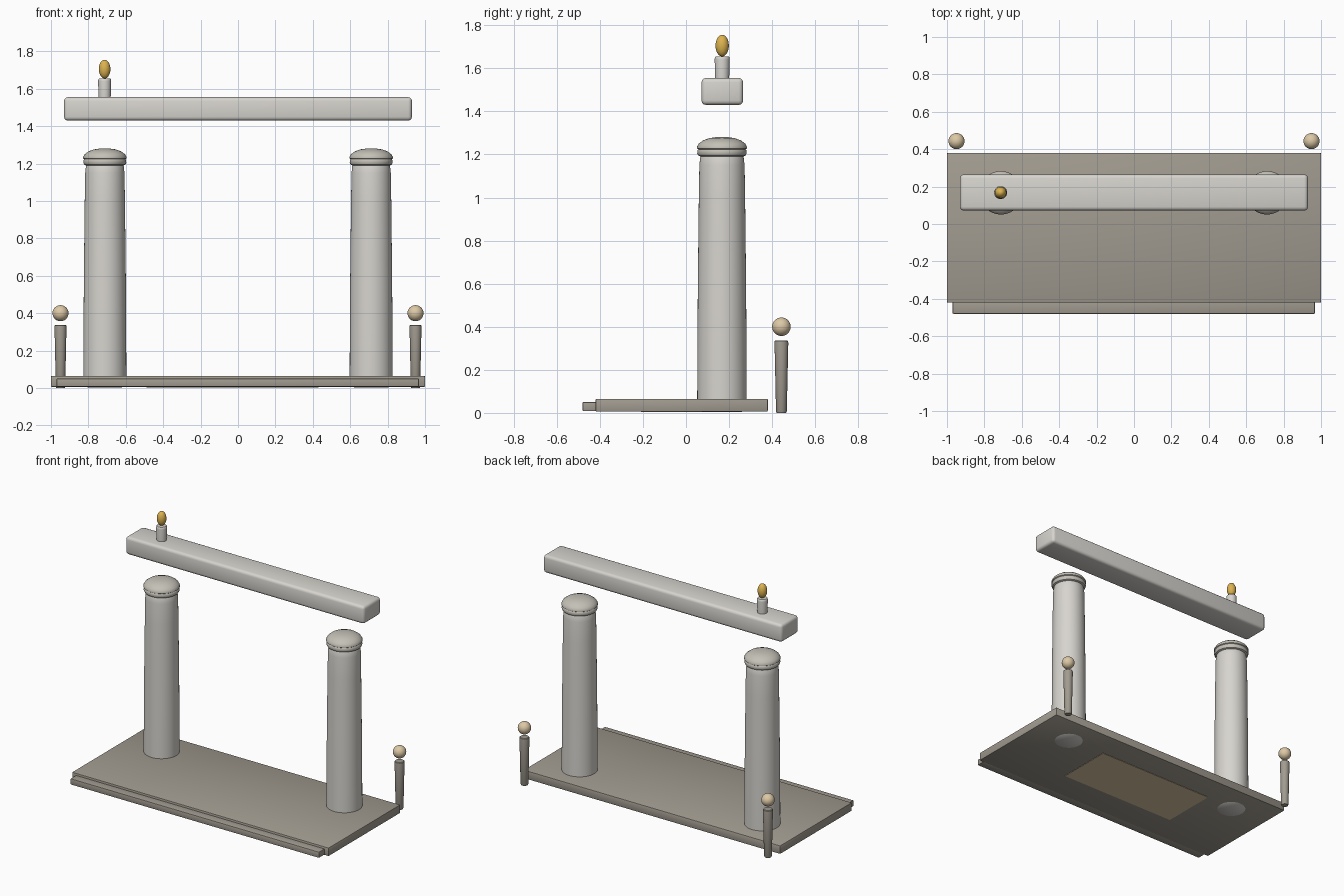
import bpy, bmesh, math
from mathutils import Matrix

if "Cube" in bpy.data.objects:
    bpy.data.objects.remove(bpy.data.objects["Cube"])


def material(name, rgb):
    m = bpy.data.materials.new(name)
    m.diffuse_color = (*rgb, 1)
    m.use_nodes = True
    m.node_tree.nodes["Principled BSDF"].inputs["Base Color"].default_value = m.diffuse_color
    return m


STONE = material("pale_stone", (0.68, 0.66, 0.62))
CAPSTONE = material("cap_stone", (0.55, 0.53, 0.47))
SLAB = material("dark_stone", (0.36, 0.33, 0.28))
TAN = material("tan", (0.72, 0.58, 0.38))
GOLD = material("gold", (0.72, 0.45, 0.08))


def finish(name, bm, mat, loc=(0, 0, 0)):
    bmesh.ops.recalc_face_normals(bm, faces=bm.faces)
    me = bpy.data.meshes.new(name)
    bm.to_mesh(me)
    bm.free()
    ob = bpy.data.objects.new(name, me)
    bpy.context.collection.objects.link(ob)
    ob.location = loc
    me.materials.append(mat)
    bpy.ops.object.select_all(action='DESELECT')
    ob.select_set(True)
    bpy.context.view_layer.objects.active = ob
    bpy.ops.object.shade_smooth_by_angle(angle=math.radians(35))
    return ob


def box(name, lo, hi, mat, bevel, segments=2):
    bm = bmesh.new()
    size = [b - a for a, b in zip(lo, hi)]
    mid = [(a + b) / 2 for a, b in zip(lo, hi)]
    bmesh.ops.create_cube(bm, size=1, matrix=Matrix.Diagonal((*size, 1)))
    bmesh.ops.bevel(bm, geom=bm.edges[:], offset=bevel, segments=segments,
                    profile=0.5, affect='EDGES')
    return finish(name, bm, mat, mid)


def lathe(name, profile, x, y, mat, sides=48):
    """Spin (radius, height) points around the vertical axis."""
    bm = bmesh.new()
    vs = [bm.verts.new((r, 0, z)) for r, z in profile]
    es = [bm.edges.new(p) for p in zip(vs, vs[1:])]
    bmesh.ops.spin(bm, geom=vs + es, cent=(0, 0, 0), axis=(0, 0, 1),
                   angle=math.tau, steps=sides, use_duplicate=False)
    bmesh.ops.remove_doubles(bm, verts=bm.verts[:], dist=1e-5)
    return finish(name, bm, mat, (x, y, 0))


def ball(name, x, y, z, r, rz, mat):
    bm = bmesh.new()
    bmesh.ops.create_uvsphere(bm, u_segments=32, v_segments=16, radius=1,
                              matrix=Matrix.Diagonal((r, r, rz, 1)))
    return finish(name, bm, mat, (x, y, z))


# base slab, front step and the inlay showing underneath
box("base_slab", (-1, -0.42, 0.006), (1, 0.38, 0.065), SLAB, 0.005)
box("front_step", (-0.97, -0.48, 0.008), (0.967, -0.40, 0.05), SLAB, 0.004)
box("underside_inlay", (-0.49, -0.21, 0.004), (0.43, 0.19, 0.03), TAN, 0.001, 1)

# columns with domed caps, and the outer posts with ball tops
COLUMN = [(0, 0.003), (0.09, 0.003), (0.115, 0.02), (0.1145, 0.2), (0.112, 0.6),
          (0.1075, 1.0), (0.105, 1.15), (0.101, 1.185), (0.095, 1.2), (0, 1.2)]
CAP = [(0, 1.19), (0.1, 1.19), (0.11, 1.195), (0.115, 1.206), (0.113, 1.22),
       (0.110, 1.224), (0.116, 1.228), (0.116, 1.236), (0.108, 1.25),
       (0.088, 1.265), (0.058, 1.276), (0.028, 1.28), (0, 1.281)]
POST = [(0, 0), (0.022, 0), (0.025, 0.006), (0.032, 0.325), (0.031, 0.333),
        (0.027, 0.337), (0, 0.337)]
for side, s in (("left", -1), ("right", 1)):
    lathe(side + "_column", COLUMN, s * 0.712, 0.167, STONE)
    lathe(side + "_column_cap", CAP, s * 0.712, 0.167, CAPSTONE)
    lathe(side + "_post", POST, s * 0.949, 0.443, SLAB, 32)
    ball(side + "_post_ball", s * 0.949, 0.443, 0.40, 0.043, 0.043, TAN)

# floating lintel beam
box("lintel_beam", (-0.93, 0.072, 1.43), (0.93, 0.265, 1.555), STONE, 0.02, 3)

# candle-like finial on the beam
STEM = [(0, 1.54), (0.032, 1.54), (0.035, 1.64), (0.034, 1.65), (0.03, 1.655), (0, 1.655)]
lathe("finial_stem", STEM, -0.713, 0.168, STONE, 32)
ball("finial_flame", -0.713, 0.168, 1.705, 0.031, 0.05, GOLD)
